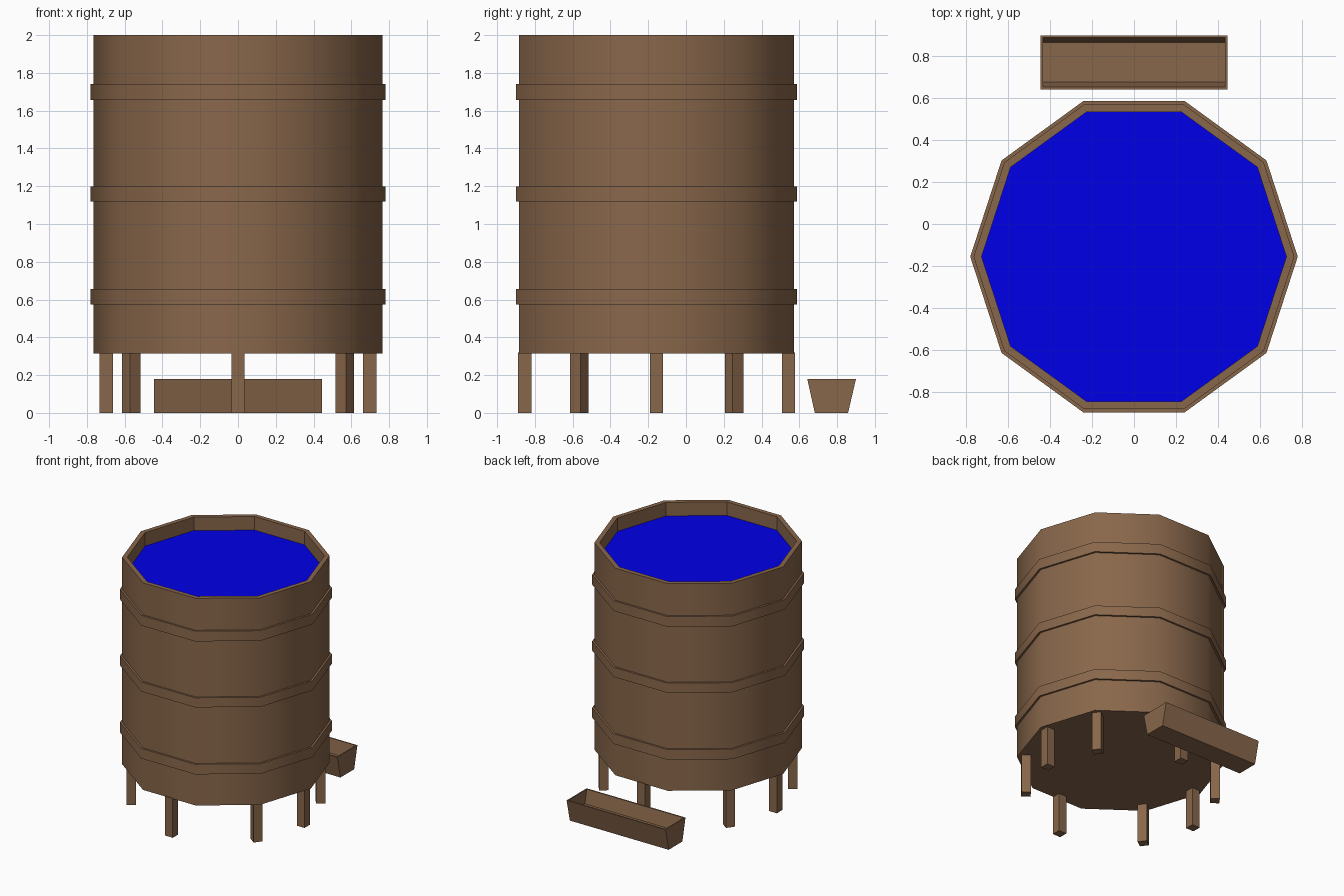
import bpy, bmesh
from math import pi, cos, sin, radians
from mathutils import Matrix

if "Cube" in bpy.data.objects:
    bpy.data.objects.remove(bpy.data.objects["Cube"])

CY = -0.156  # barrel axis position in y
SIDES = 10


def material(name, rgb):
    m = bpy.data.materials.new(name)
    m.diffuse_color = (*rgb, 1)
    m.use_nodes = True
    m.node_tree.nodes["Principled BSDF"].inputs["Base Color"].default_value = m.diffuse_color
    return m


wood = material("wood", (0.25, 0.135, 0.07))
blue = material("water", (0.0, 0.0, 0.8))


def finish(name, bm, mat):
    bmesh.ops.recalc_face_normals(bm, faces=bm.faces)
    me = bpy.data.meshes.new(name)
    bm.to_mesh(me)
    bm.free()
    me.materials.append(mat)
    ob = bpy.data.objects.new(name, me)
    bpy.context.collection.objects.link(ob)
    return ob


def ring(bm, r, z):
    return [bm.verts.new((r * cos(2 * pi * i / SIDES), CY + r * sin(2 * pi * i / SIDES), z))
            for i in range(SIDES)]


def bridge(bm, a, b, smooth=False):
    n = len(a)
    for i in range(n):
        f = bm.faces.new((a[i], a[(i + 1) % n], b[(i + 1) % n], b[i]))
        f.smooth = smooth


# Ten-sided tub: smooth outside, flat inside
bm = bmesh.new()
rings = [ring(bm, r, z) for r, z in ((0.765, 0.315), (0.765, 2.0), (0.727, 2.0), (0.727, 0.36))]
for i in range(3):
    bridge(bm, rings[i], rings[i + 1], smooth=(i == 0))
bm.faces.new(rings[0])
bm.faces.new(rings[3])
finish("barrel", bm, wood)

# Water surface
bm = bmesh.new()
bm.faces.new(ring(bm, 0.727, 1.89))
finish("water_surface", bm, blue)

# Three hoops
for k, (z0, z1) in enumerate(((0.575, 0.657), (1.12, 1.198), (1.657, 1.74))):
    bm = bmesh.new()
    rs = [ring(bm, r, z) for r, z in ((0.76, z0), (0.781, z0), (0.781, z1), (0.76, z1))]
    for i in range(4):
        bridge(bm, rs[i], rs[(i + 1) % 4], smooth=(i == 1))
    finish(f"hoop_{k + 1}", bm, wood)

# Eight legs, each turned to face the barrel axis
for k, a in enumerate((0, 36, 90, 144, 180, 216, 270, 324)):
    bm = bmesh.new()
    bmesh.ops.create_cube(bm, size=1, matrix=Matrix.Translation((0, CY, 0.16))
                          @ Matrix.Rotation(radians(a), 4, 'Z')
                          @ Matrix.Translation((0.698, 0, 0))
                          @ Matrix.Diagonal((0.07, 0.07, 0.32, 1)))
    finish(f"leg_{k + 1}", bm, wood)


# Open trough with sloping long walls
def rect(bm, hx, y0, y1, z):
    return [bm.verts.new(p) for p in ((-hx, y0, z), (hx, y0, z), (hx, y1, z), (-hx, y1, z))]


bm = bmesh.new()
loops = [rect(bm, 0.445, 0.682, 0.858, 0), rect(bm, 0.445, 0.642, 0.9, 0.18),
         rect(bm, 0.435, 0.654, 0.889, 0.18), rect(bm, 0.435, 0.678, 0.866, 0.07)]
for i in range(3):
    bridge(bm, loops[i], loops[i + 1])
bm.faces.new(loops[0])
bm.faces.new(loops[3])
finish("trough", bm, wood)
